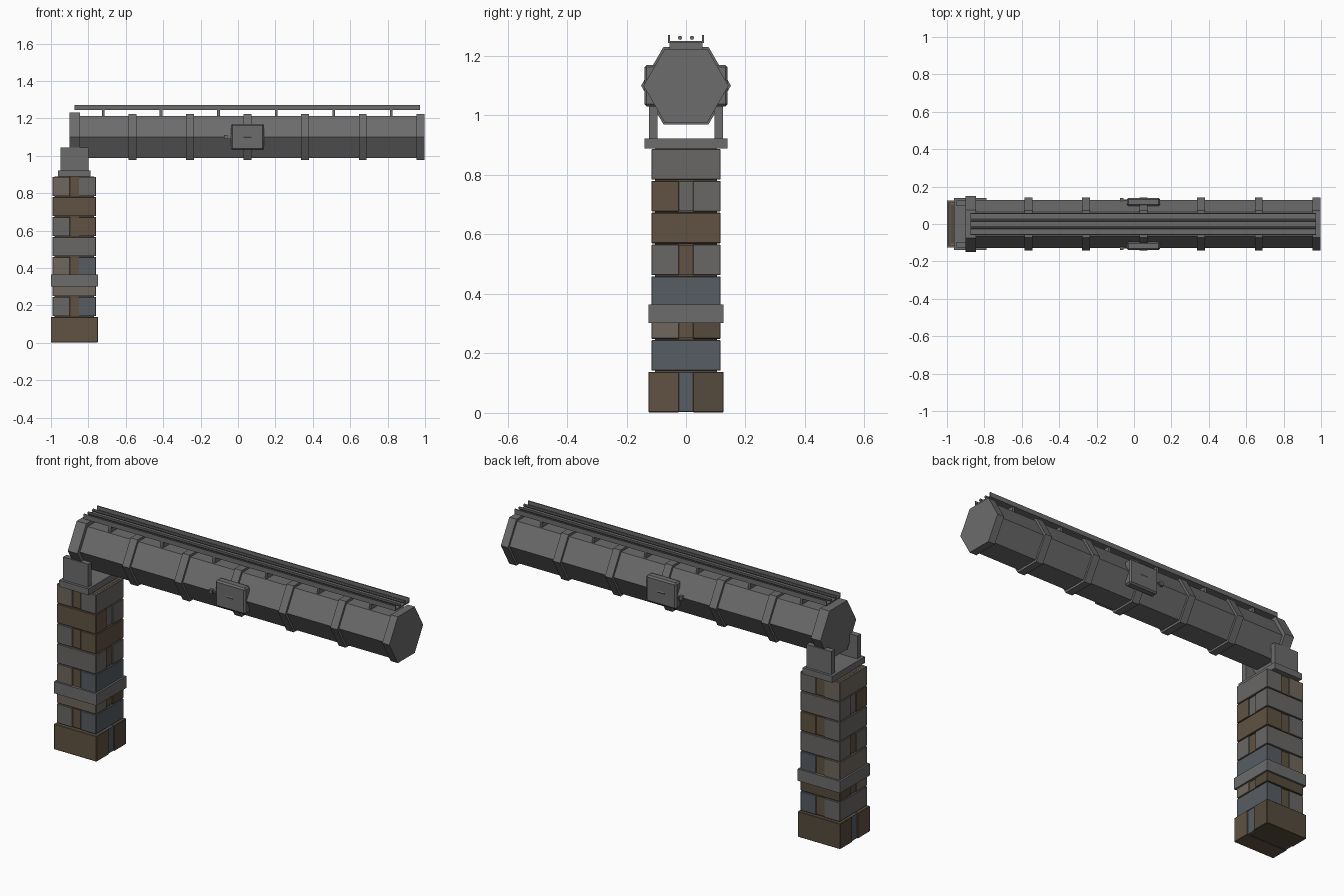
import bpy, bmesh, math

if "Cube" in bpy.data.objects:
    bpy.data.objects.remove(bpy.data.objects["Cube"])


def material(name, r, g, b):
    m = bpy.data.materials.new(name)
    m.diffuse_color = (r, g, b, 1)
    m.use_nodes = True
    m.node_tree.nodes["Principled BSDF"].inputs["Base Color"].default_value = m.diffuse_color
    return m


METAL = material("dark_metal", 0.15, 0.15, 0.15)
STONE = {
    "b": material("brown_stone", 0.115, 0.085, 0.055),
    "d": material("dark_brown_stone", 0.09, 0.07, 0.045),
    "t": material("tan_stone", 0.16, 0.135, 0.11),
    "g": material("grey_stone", 0.14, 0.135, 0.13),
    "s": material("slate_stone", 0.095, 0.11, 0.125),
}


def finish(name, bm, mat, bevel=0):
    bmesh.ops.recalc_face_normals(bm, faces=bm.faces)
    me = bpy.data.meshes.new(name)
    bm.to_mesh(me)
    bm.free()
    ob = bpy.data.objects.new(name, me)
    bpy.context.collection.objects.link(ob)
    me.materials.append(mat)
    if bevel:
        mod = ob.modifiers.new("edge_chamfer", "BEVEL")
        mod.width = bevel
        mod.segments = 1
    return ob


def box(name, x, y, z, mat=METAL, bevel=0):
    """Box from (min, max) ranges."""
    bm = bmesh.new()
    bmesh.ops.create_cube(bm, size=1)
    for v in bm.verts:
        for i, (a, b) in enumerate((x, y, z)):
            v.co[i] = (a + b) / 2 + v.co[i] * (b - a)
    return finish(name, bm, mat, bevel)


def prism(name, x0, x1, radius, y=0, z=1.1, sides=6):
    """Polygonal bar along x with corners pointing sideways."""
    bm = bmesh.new()
    ring = [(y + radius * math.cos(math.tau * i / sides),
             z + radius * math.sin(math.tau * i / sides)) for i in range(sides)]
    face = bm.faces.new([bm.verts.new((x0, a, b)) for a, b in ring])
    out = bmesh.ops.extrude_face_region(bm, geom=[face])
    for g in out["geom"]:
        if isinstance(g, bmesh.types.BMVert):
            g.co.x = x1
    if not any(len(f.verts) == sides and abs(f.calc_center_median().x - x0) < 1e-5
               for f in bm.faces):
        bm.faces.new([v for v in bm.verts if abs(v.co.x - x0) < 1e-5])
    return finish(name, bm, METAL)


# Stone column: crossed courses, each two blocks and a recessed middle
CX = -0.875
courses = ["bsd", "gbs", "tbd", "tbs", "gbg", "gbb", "bgg", "tbg"]
z0 = 0.0
for n, code in enumerate(courses):
    h = 0.14 if n == 0 else 0.107
    w = 0.126 if n == 0 else 0.116
    spans = [(-w, -0.024), (-0.024, 0.024), (0.024, w)]
    for k, (across, c) in enumerate(zip(spans, code)):
        mid = k == 1
        length = w - (0.005 if mid else 0)
        along = (-length, length)
        ax, ay = (along, across) if n % 2 == 0 else (across, along)
        zr = (z0 + 0.002 + 0.002 * mid, z0 + h - 0.002 - 0.002 * mid)
        box(f"column_block_{n}_{k}", (CX + ax[0], CX + ax[1]), ay, zr,
            STONE[c], 0 if mid else 0.002)
    z0 += h
box("column_core", (CX - 0.105, CX + 0.105), (-0.105, 0.105), (0.003, 0.888), STONE["d"])
box("column_strap", (CX - 0.126, CX + 0.126), (-0.126, 0.126), (0.302, 0.365))

# Saddle holding the pipe
box("saddle_plate", (-0.962, -0.788), (-0.139, 0.139), (0.888, 0.922))
for side, s in (("front", -1), ("back", 1)):
    box(f"saddle_cheek_{side}", (-0.948, -0.8), sorted((s * 0.095, s * 0.125)), (0.92, 1.045))

# Hexagonal pipe with end flange and bands
prism("pipe_body", -0.895, 0.99, 0.129)
prism("pipe_flange", -0.902, -0.845, 0.151)
for i in range(6):
    c = -0.565 + 0.308 * i
    prism(f"pipe_band_{i}", c - 0.021, c + 0.021, 0.143)

# Access hatches with latch knobs, one on each side
for side, s in (("front", -1), ("back", 1)):
    box(f"hatch_{side}", (-0.038, 0.14), sorted((s * 0.095, s * 0.14)), (1.03, 1.17), bevel=0.008)
    box(f"hatch_latch_{side}", (-0.074, -0.056), sorted((s * 0.12, s * 0.14)), (1.09, 1.11))
    box(f"hatch_latch_arm_{side}", (-0.06, -0.03), sorted((s * 0.12, s * 0.132)), (1.096, 1.104))

# Cable tray: stands, floor, lips and two conduits
for i in range(6):
    c = -0.72 + 0.308 * i
    box(f"tray_stand_{i}", (c - 0.007, c + 0.007), (-0.055, 0.055), (1.205, 1.246))
box("tray_floor", (-0.873, 0.973), (-0.06, 0.06), (1.244, 1.251))
for side, s in (("front", -1), ("back", 1)):
    box(f"tray_lip_{side}", (-0.873, 0.973), sorted((s * 0.054, s * 0.06)), (1.244, 1.27))
    prism(f"tray_conduit_{side}", -0.873, 0.973, 0.007, y=s * 0.02, z=1.261, sides=8)
